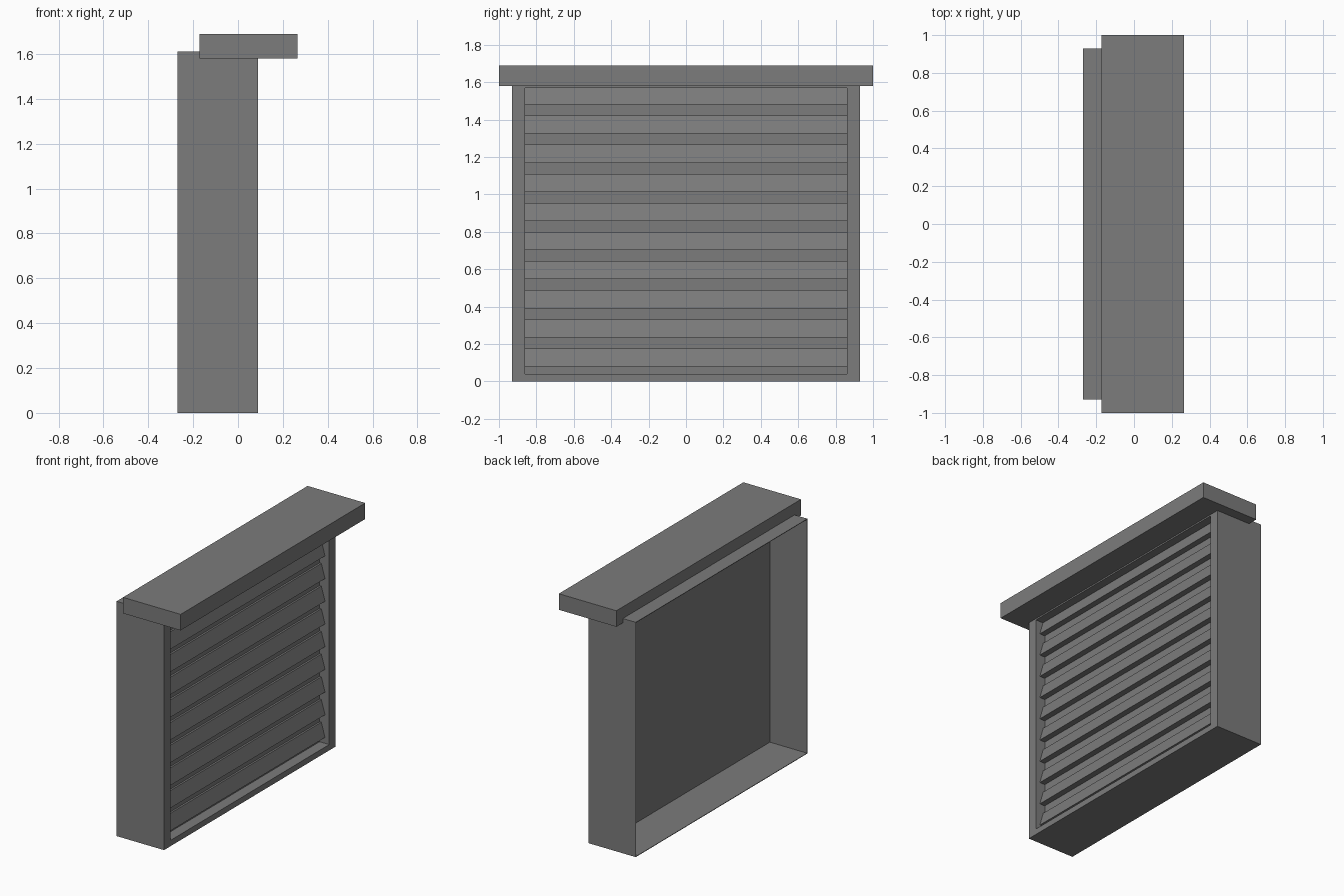
import bpy
import bmesh

default = bpy.data.objects.get("Cube")
if default:
    bpy.data.objects.remove(default, do_unlink=True)

grey = bpy.data.materials.new("mid_grey")
grey.use_nodes = True
grey.diffuse_color = (0.2, 0.2, 0.2, 1)
shader = next(n for n in grey.node_tree.nodes if n.type == "BSDF_PRINCIPLED")
shader.inputs["Base Color"].default_value = (0.2, 0.2, 0.2, 1)

HALF_WIDTH, HEIGHT = 0.93, 1.61
BACK, PANEL, FRONT = -0.27, 0.012, 0.09
SIDE, RAIL = 0.07, 0.04


def finish(name, bm):
    bmesh.ops.recalc_face_normals(bm, faces=bm.faces)
    mesh = bpy.data.meshes.new(name)
    bm.to_mesh(mesh)
    bm.free()
    mesh.materials.append(grey)
    obj = bpy.data.objects.new(name, mesh)
    bpy.context.collection.objects.link(obj)
    return obj


def prism(name, profile, half_length):
    """Extrude an x-z profile along y."""
    bm = bmesh.new()
    face = bm.faces.new([bm.verts.new((x, -half_length, z)) for x, z in profile])
    extruded = bmesh.ops.extrude_face_region(bm, geom=[face])["geom"]
    verts = [v for v in extruded if isinstance(v, bmesh.types.BMVert)]
    bmesh.ops.translate(bm, verts=verts, vec=(0, 2 * half_length, 0))
    return finish(name, bm)


def block(name, x0, x1, z0, z1, half_length):
    return prism(name, [(x0, z0), (x1, z0), (x1, z1), (x0, z1)], half_length)


def ring(name, x0, x1, side, rail):
    """Rectangular frame with an open middle, running from x0 to x1."""
    bm = bmesh.new()
    loops = []
    for x, dy, dz in ((x0, 0, 0), (x1, 0, 0), (x1, side, rail), (x0, side, rail)):
        w, low, high = HALF_WIDTH - dy, dz, HEIGHT - dz
        corners = ((-w, low), (w, low), (w, high), (-w, high))
        loops.append([bm.verts.new((x, y, z)) for y, z in corners])
    for a, b in zip(loops, loops[1:] + loops[:1]):
        for i in range(4):
            j = (i + 1) % 4
            bm.faces.new((a[i], a[j], b[j], b[i]))
    return finish(name, bm)


# Housing: thin sleeve behind, wide rim in front
ring("rear_sleeve", BACK, PANEL, 0.004, 0.004)
ring("front_rim", PANEL, FRONT, SIDE, RAIL)

# Flat panel closing the sleeve behind the slats
block("back_panel", PANEL, PANEL + 0.005, 0.002, HEIGHT - 0.002, HALF_WIDTH - 0.002)

# Sloping louvre slats
for i in range(10):
    z = 0.08 + i * 0.1556
    profile = [(PANEL + 0.002, z), (0.058, z), (0.03, z + 0.097), (PANEL + 0.002, z + 0.097)]
    prism(f"louvre_slat_{i + 1}", profile, HALF_WIDTH - SIDE)

# Overhanging cap
block("top_cap", -0.172, 0.265, 1.58, 1.69, 1.0)
